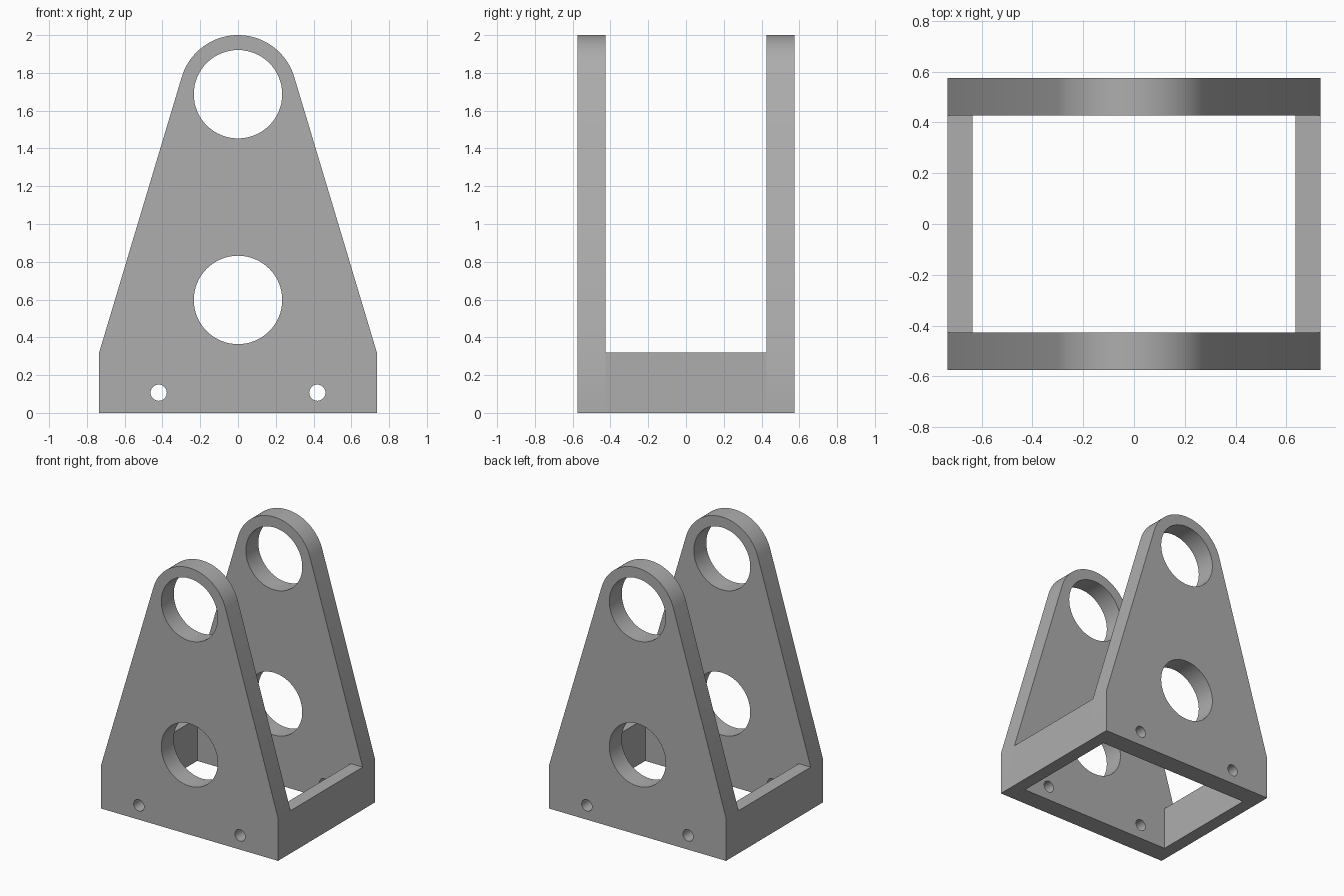
import bpy, bmesh, math

if "Cube" in bpy.data.objects:
    bpy.data.objects.remove(bpy.data.objects["Cube"])

grey = bpy.data.materials.new("plain grey")
grey.diffuse_color = (0.42, 0.42, 0.42, 1)
grey.use_nodes = True
grey.node_tree.nodes["Principled BSDF"].inputs["Base Color"].default_value = grey.diffuse_color


def arc(cx, cz, r, a0, a1, n):
    """Points on an arc in the x-z plane, angles in radians."""
    return [(cx + r * math.cos(a0 + (a1 - a0) * i / n),
             cz + r * math.sin(a0 + (a1 - a0) * i / n)) for i in range(n + 1)]


def circle(cx, cz, r, n=64):
    return arc(cx, cz, r, 0, math.tau, n)[:-1]


def prism(name, profiles, y0, y1):
    """Extrude closed x-z profiles from y0 to y1 into one object."""
    bm = bmesh.new()
    for pts in profiles:
        face = bm.faces.new([bm.verts.new((x, y0, z)) for x, z in pts])
        ext = bmesh.ops.extrude_face_region(bm, geom=[face])["geom"]
        bmesh.ops.translate(bm, vec=(0, y1 - y0, 0),
                            verts=[v for v in ext if isinstance(v, bmesh.types.BMVert)])
    bmesh.ops.recalc_face_normals(bm, faces=bm.faces)
    mesh = bpy.data.meshes.new(name)
    bm.to_mesh(mesh)
    bm.free()
    mesh.materials.append(grey)
    obj = bpy.data.objects.new(name, mesh)
    bpy.context.collection.objects.link(obj)
    return obj


HALF_W, HALF_D, RAIL_H = 0.735, 0.575, 0.32
PLATE_T, RAIL_T = 0.148, 0.098
TOP_Z, TOP_R = 1.689, 0.311

# Tapered plate outline: straight foot, sloped sides tangent to a round top
dist = math.hypot(HALF_W, TOP_Z - RAIL_H)
tangent = math.atan2(RAIL_H - TOP_Z, HALF_W) + math.acos(TOP_R / dist)
outline = [(-HALF_W, RAIL_H), (-HALF_W, 0), (HALF_W, 0), (HALF_W, RAIL_H)]
outline += arc(0, TOP_Z, TOP_R, tangent, math.pi - tangent, 40)

# Two large bores and two small bolt holes
holes = [circle(0, 1.687, 0.234), circle(0, 0.598, 0.234),
         circle(-0.42, 0.107, 0.043, 32), circle(0.42, 0.107, 0.043, 32)]

inner = HALF_D - PLATE_T
for name, y0, y1 in (("front_plate", -HALF_D, -inner), ("back_plate", inner, HALF_D)):
    plate = prism(name, [outline], y0, y1)
    cutter = prism("hole_cutter", holes, y0 - 0.1, y1 + 0.1)
    cutter.hide_render = True
    mod = plate.modifiers.new("holes", 'BOOLEAN')
    mod.operation, mod.solver, mod.object = 'DIFFERENCE', 'EXACT', cutter
    bpy.ops.object.select_all(action='DESELECT')
    plate.select_set(True)
    bpy.context.view_layer.objects.active = plate
    bpy.ops.object.modifier_apply(modifier=mod.name)
    bpy.data.objects.remove(cutter)
    bpy.ops.object.shade_smooth_by_angle(angle=math.radians(30))

# Low rails joining the two plates at each side
for name, s in (("left_rail", -1), ("right_rail", 1)):
    a, b = s * HALF_W, s * (HALF_W - RAIL_T)
    prism(name, [[(a, 0), (b, 0), (b, RAIL_H), (a, RAIL_H)]], -inner, inner)
